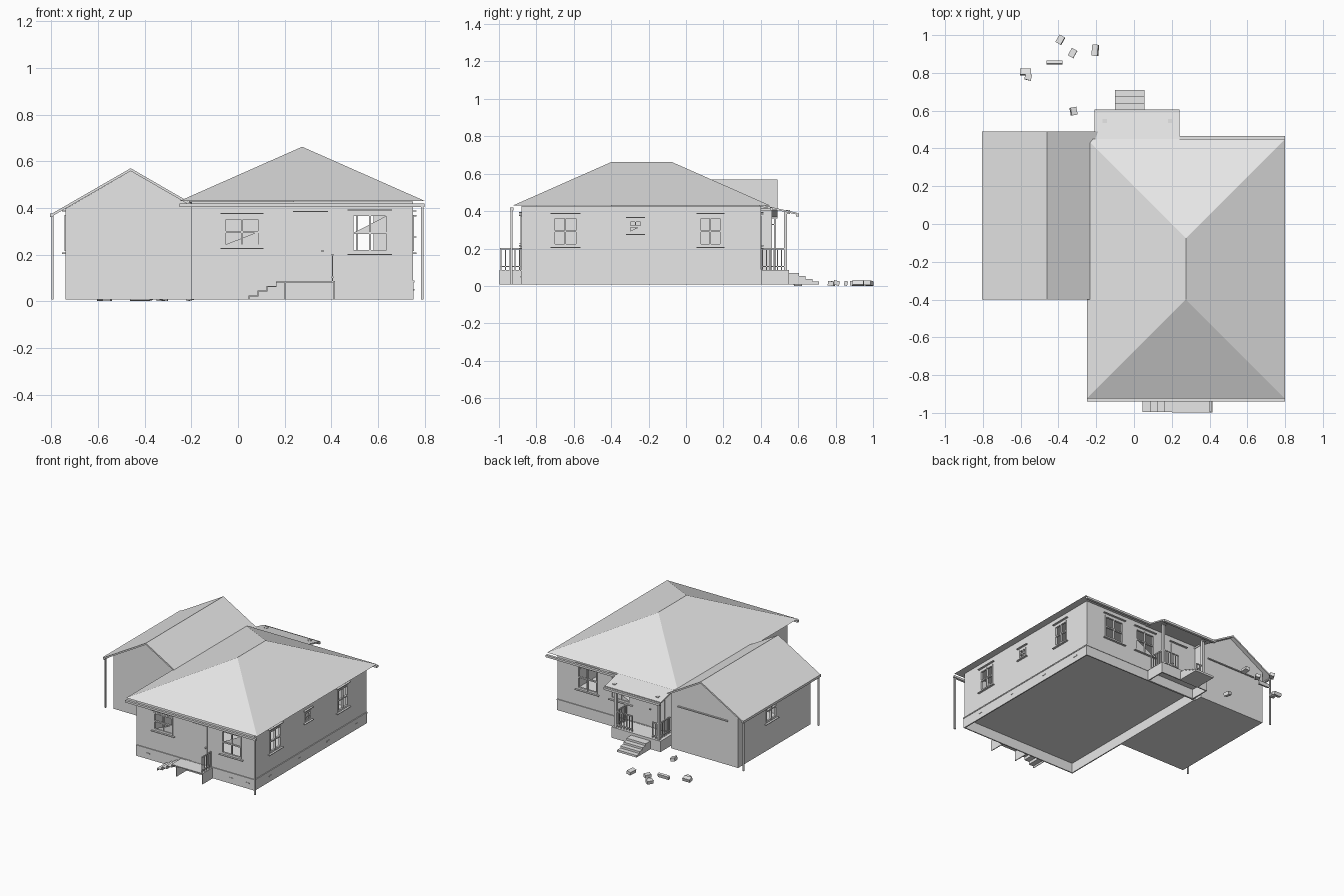
import bpy, bmesh, math, random
from mathutils import Vector, Matrix

old = bpy.data.objects.get("Cube")
if old:
    bpy.data.objects.remove(old, do_unlink=True)

grey = bpy.data.materials.new("pale_grey")
grey.use_nodes = True
grey.diffuse_color = (0.8, 0.8, 0.8, 1)
grey.node_tree.nodes["Principled BSDF"].inputs["Base Color"].default_value = (0.8, 0.8, 0.8, 1)

BASE, DECK = 0.008, 0.086


def prism(bm, ring, offset):
    """Extrude a ring of points along an offset into a closed solid."""
    low = [bm.verts.new(Vector(p)) for p in ring]
    high = [bm.verts.new(Vector(p) + Vector(offset)) for p in ring]
    n = len(ring)
    faces = [bm.faces.new(low[::-1]), bm.faces.new(high)]
    for i in range(n):
        j = (i + 1) % n
        faces.append(bm.faces.new((low[i], low[j], high[j], high[i])))
    bmesh.ops.recalc_face_normals(bm, faces=faces)


def box(bm, x0, x1, y0, y1, z0, z1):
    prism(bm, [(x0, y0, z0), (x1, y0, z0), (x1, y1, z0), (x0, y1, z0)], (0, 0, z1 - z0))


def finish(name, bm):
    mesh = bpy.data.meshes.new(name)
    bm.to_mesh(mesh)
    bm.free()
    mesh.materials.append(grey)
    obj = bpy.data.objects.new(name, mesh)
    bpy.context.collection.objects.link(obj)
    return obj


def boxes(name, *dims):
    bm = bmesh.new()
    for d in dims:
        box(bm, *d)
    return finish(name, bm)


def skirt(x0, x1, y0, y1, top, t=0.008):
    """Four thin walls, open below."""
    return [(x0, x1, y0, y0 + t, BASE, top), (x0, x1, y1 - t, y1, BASE, top),
            (x0, x0 + t, y0 + t, y1 - t, BASE, top), (x1 - t, x1, y0 + t, y1 - t, BASE, top)]


def extrude_y(name, profile, y0, y1):
    bm = bmesh.new()
    prism(bm, [(x, y0, z) for x, z in profile], (0, y1 - y0, 0))
    return finish(name, bm)


def cut(obj, cutter):
    mod = obj.modifiers.new("cut", "BOOLEAN")
    mod.operation, mod.solver, mod.object = "DIFFERENCE", "EXACT", cutter
    bpy.context.view_layer.objects.active = obj
    bpy.ops.object.modifier_apply(modifier=mod.name)
    bpy.data.objects.remove(cutter, do_unlink=True)


# Wall coordinates: u along the wall, d outwards, z up
PLACE = {
    "front": lambda u, d, z: (u, -0.88 - d, z),
    "back": lambda u, d, z: (u, 0.4 + d, z),
    "left": lambda u, d, z: (0.75 + d, u, z),
    "wing": lambda u, d, z: (-0.74 - d, u, z),
}


def wall_box(bm, side, u0, u1, d0, d1, z0, z1):
    a, b = PLACE[side](u0, d0, z0), PLACE[side](u1, d1, z1)
    spans = [sorted(pair) for pair in zip(a, b)]
    box(bm, *spans[0], *spans[1], *spans[2])


def window(name, side, u0, u1, z0, z1, shard):
    bm = bmesh.new()
    w, zm, um = 0.009, (z0 + z1) / 2, (u0 + u1) / 2
    for a, b in ((u0, u0 + w), (um - 0.004, um + 0.004), (u1 - w, u1)):
        wall_box(bm, side, a, b, -0.012, 0.004, z0, z1)
    for z in (z0, zm - w / 2, z1 - w):
        wall_box(bm, side, u0 + w, u1 - w, -0.011, 0.003, z, z + w)
    # sill and head ledges
    for z in (z0 - 0.012, z1 + 0.014):
        wall_box(bm, side, u0 - 0.015, u1 + 0.015, -0.002, 0.014, z, z + 0.005)
    # broken glass left in one sash
    if shard:
        low, high = (z0 + w, zm) if shard == "lower" else (zm, z1 - w)
        ring = [(u0 + w, low), (u1 - w, low), (u1 - w, high)]
        pts = [Vector(PLACE[side](u, -0.005, z)) for u, z in ring]
        off = Vector(PLACE[side](0, 0.002, 0)) - Vector(PLACE[side](0, 0, 0))
        prism(bm, pts, off)
    return finish(name, bm)


WINDOWS = [
    ("front_window_a", "front", -0.06, 0.095, 0.235, 0.36, "lower"),
    ("front_window_b", "front", 0.485, 0.645, 0.21, 0.375, "upper"),
    ("side_window_a", "left", -0.71, -0.58, 0.215, 0.37, None),
    ("side_window_b", "left", -0.305, -0.235, 0.285, 0.35, "lower"),
    ("side_window_c", "left", 0.07, 0.19, 0.215, 0.37, None),
    ("back_window_a", "back", 0.43, 0.59, 0.21, 0.375, None),
    ("back_window_b", "back", 0.16, 0.32, 0.21, 0.375, "lower"),
    ("wing_window", "wing", 0.02, 0.14, 0.215, 0.37, None),
]

# Main house walls, open under the roof
walls = boxes("main_walls", (-0.2, 0.75, -0.88, 0.4, 0.08, 0.427))
cut(walls, boxes("cavity", (-0.188, 0.738, -0.868, 0.388, 0.09, 0.5)))

# Wing walls with gables, open under the roof
wing = extrude_y("wing_walls", [(-0.74, BASE), (-0.2, BASE), (-0.2, 0.408), (-0.46, 0.558), (-0.74, 0.396)], -0.37, 0.46)
cut(wing, extrude_y("wing_cavity", [(-0.728, 0.016), (-0.212, 0.016), (-0.212, 0.45), (-0.46, 0.6), (-0.728, 0.45)], -0.358, 0.448))

# Window openings
for is_wing, target in ((False, walls), (True, wing)):
    bm = bmesh.new()
    for _, side, u0, u1, z0, z1, _ in WINDOWS:
        if (side == "wing") == is_wing:
            wall_box(bm, side, u0, u1, -0.03, 0.03, z0, z1)
    cut(target, finish("openings", bm))
for spec in WINDOWS:
    window(*spec)

# Foundation skirt with vents and a top ledge
boxes("foundation", *skirt(-0.2, 0.753, -0.883, 0.403, DECK))
boxes("foundation_ledge", (-0.2, 0.756, -0.886, -0.88, 0.08, 0.088), (-0.2, 0.756, 0.4, 0.406, 0.08, 0.088),
      (0.75, 0.756, -0.88, 0.4, 0.08, 0.088))
bm = bmesh.new()
for i in range(4):
    wall_box(bm, "left", -0.72 + i * 0.33, -0.69 + i * 0.33, 0, 0.006, 0.045, 0.053)
for u in (-0.12, 0.55, 0.68):
    wall_box(bm, "front", u, u + 0.03, 0, 0.006, 0.045, 0.053)
finish("foundation_vents", bm)

# Doors
for name, side, u0, u1 in (("front_door", "front", 0.25, 0.37), ("back_door", "back", -0.11, 0.01)):
    bm = bmesh.new()
    wall_box(bm, side, u0, u1, 0, 0.004, 0.088, 0.37)
    wall_box(bm, side, u0 - 0.015, u1 + 0.015, 0, 0.014, 0.382, 0.387)
    wall_box(bm, side, u1 - 0.012, u1 - 0.004, 0.004, 0.014, 0.212, 0.22)
    finish(name, bm)

# Hipped main roof
bm = bmesh.new()
x0, x1, y0, y1 = -0.25, 0.8, -0.925, 0.45
corners = [(x0, y0), (x1, y0), (x1, y1), (x0, y1)]
eave = [bm.verts.new((x, y, 0.43)) for x, y in corners]
ridge = [bm.verts.new((0.275, y, 0.662)) for y in (-0.4, -0.075)]
bm.faces.new(eave)
bm.faces.new((eave[0], eave[1], ridge[0]))
bm.faces.new((eave[1], eave[2], ridge[1], ridge[0]))
bm.faces.new((eave[2], eave[3], ridge[1]))
bm.faces.new((eave[3], eave[0], ridge[0], ridge[1]))
bmesh.ops.recalc_face_normals(bm, faces=bm.faces[:])
finish("main_roof", bm)

# Wing gable roof
extrude_y("wing_roof", [(-0.795, 0.377), (-0.46, 0.57), (-0.19, 0.414), (-0.19, 0.402), (-0.46, 0.558), (-0.795, 0.365)], -0.4, 0.49)
boxes("wing_back_ledge", (-0.66, -0.26, 0.455, 0.47, 0.325, 0.332))

# Gutters and downpipes
boxes("gutters", (-0.25, 0.8, -0.94, -0.922, 0.403, 0.418), (0.24, 0.8, 0.448, 0.466, 0.403, 0.418),
      (-0.805, -0.79, -0.4, 0.49, 0.36, 0.377), (-0.21, 0.24, 0.588, 0.605, 0.37, 0.386))
boxes("downpipes", *[(x - 0.005, x + 0.005, y - 0.005, y + 0.005, BASE, z)
                     for x, y, z in ((0.79, -0.932, 0.41), (-0.795, -0.385, 0.37), (-0.795, 0.475, 0.37))])

# Back porch
bm = bmesh.new()
prism(bm, [(-0.21, y, z) for y, z in ((0.39, 0.436), (0.59, 0.392), (0.59, 0.382), (0.39, 0.426))], (0.45, 0, 0))
finish("porch_roof", bm)
boxes("porch_deck", (-0.18, 0.215, 0.4, 0.55, 0.078, DECK), *skirt(-0.18, 0.215, 0.4, 0.55, 0.078))
POSTS = (-0.155, 0.19)
boxes("porch_posts", *[(x - 0.009, x + 0.009, 0.523, 0.541, DECK, 0.395) for x in POSTS])
boxes("porch_post_caps", *[(x - 0.011, x + 0.011, 0.534, 0.556, 0.385, 0.406) for x in POSTS])
boxes("back_steps", *[(-0.1, 0.055, 0.55, y, BASE, z)
                      for y, z in ((0.605, 0.068), (0.64, 0.053), (0.675, 0.038), (0.71, 0.023))])


def railing(name, start, end, count):
    bm = bmesh.new()
    a, b = Vector(start), Vector(end)
    for z in (0.1, 0.195):
        box(bm, min(a.x, b.x) - 0.004, max(a.x, b.x) + 0.004, min(a.y, b.y) - 0.004, max(a.y, b.y) + 0.004, z, z + 0.007)
    for i in range(count):
        p = a.lerp(b, i / (count - 1))
        box(bm, p.x - 0.003, p.x + 0.003, p.y - 0.003, p.y + 0.003, DECK, 0.197)
    finish(name, bm)


for i, x in enumerate(POSTS):
    railing("porch_side_rail_%d" % i, (x, 0.41), (x, 0.53), 7)
railing("porch_back_rail_a", (0.06, 0.532), (0.19, 0.532), 7)
railing("porch_back_rail_b", (-0.155, 0.532), (-0.105, 0.532), 3)

# Front landing on thin end panels, folded steps and railing
boxes("front_landing", (0.2, 0.415, -0.998, -0.88, 0.08, DECK),
      *[(x, x + 0.006, -0.998, -0.88, BASE, 0.08) for x in (0.2, 0.409)])
TREADS = [0.045, 0.084, 0.123, 0.162, 0.2]
bm = bmesh.new()
for i in range(4):
    z = 0.025 + i * 0.02
    box(bm, TREADS[i], TREADS[i + 1], -0.995, -0.885, z - 0.004, z)
    box(bm, TREADS[i], TREADS[i] + 0.004, -0.995, -0.885, max(z - 0.024, BASE), z - 0.004)
finish("front_steps", bm)
railing("front_rail", (0.405, -0.99), (0.405, -0.89), 5)

# Loose rubble blocks behind the house: position, turn, length
random.seed(4)
SPOTS = [(-0.39, 0.975, 60, 0.045), (-0.205, 0.92, 85, 0.06), (-0.325, 0.905, 60, 0.045), (-0.42, 0.855, 0, 0.085),
         (-0.575, 0.805, 0, 0.058), (-0.56, 0.778, -15, 0.035), (-0.32, 0.597, 100, 0.042)]
for i, (x, y, turn, length) in enumerate(SPOTS):
    bm = bmesh.new()
    half = length / 2
    wide = 0.009 if length > 0.08 else 0.016
    box(bm, -half, half, -wide, wide, -0.012, 0.012)
    tilt = Matrix.Rotation(math.radians(turn), 4, "Z") @ Matrix.Rotation(random.uniform(-0.3, 0.3), 4, "X")
    bmesh.ops.transform(bm, matrix=tilt, verts=bm.verts)
    low = min(v.co.z for v in bm.verts)
    bmesh.ops.translate(bm, vec=(x, y, -low), verts=bm.verts)
    finish("rubble_%d" % i, bm)
